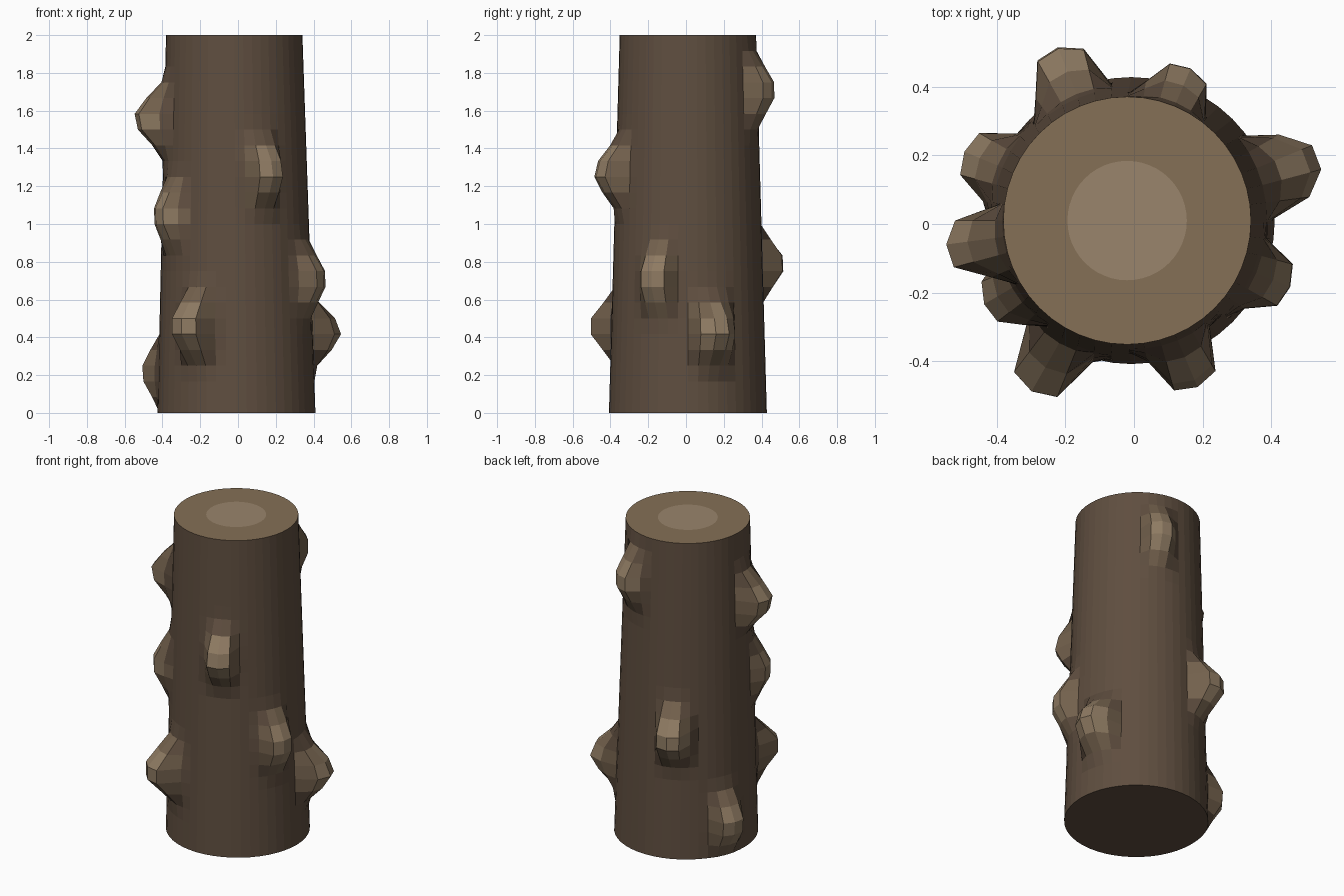
import bpy, bmesh
from math import sin, cos, pi, radians

if "Cube" in bpy.data.objects:
    bpy.data.objects.remove(bpy.data.objects["Cube"])

COLS, ROWS, H = 48, 24, 2.0
R_BOTTOM, R_TOP = 0.418, 0.361

# knots: angle (deg), height, bulge
KNOTS = [(18, 0.43, 0.172), (-23, 0.71, 0.115), (-68, 1.27, 0.145),
         (240, 0.46, 0.182), (212, 1.05, 0.105), (189, 1.56, 0.165),
         (158, 0.22, 0.118), (114, 0.79, 0.16), (69, 1.71, 0.118)]


def material(name, rgb):
    m = bpy.data.materials.new(name)
    m.diffuse_color = (*rgb, 1)
    m.use_nodes = True
    m.node_tree.nodes["Principled BSDF"].inputs["Base Color"].default_value = m.diffuse_color
    return m


def bulge(deg, z):
    """Return (radial offset, strength 0..1) of the knots at a trunk point."""
    best = (0.0, 0.0)
    for a, kz, amp in KNOTS:
        da = abs((deg - a + 180) % 360 - 180) / 15.7
        dz = abs(z - kz) / 0.25
        if da < 1 and dz < 1:
            f = (1 - da ** 3) * cos(pi / 2 * dz) ** 2
            best = max(best, (amp * f, f))
    return best


mats = [material("bark", (0.114, 0.076, 0.05)),
        material("knot_side", (0.17, 0.118, 0.073)),
        material("knot_tip", (0.27, 0.195, 0.122)),
        material("cut_wood", (0.235, 0.16, 0.092)),
        material("heartwood", (0.32, 0.235, 0.15))]

bm = bmesh.new()
rings, strength = [], {}

# trunk rings, pushed out at the knots
for j in range(ROWS + 1):
    t = j / ROWS
    z = t * H
    ring = []
    for i in range(COLS):
        deg = i * 360 / COLS
        push, f = bulge(deg, z)
        r = R_BOTTOM + (R_TOP - R_BOTTOM) * t + push
        a = radians(deg)
        v = bm.verts.new((-0.008 - 0.012 * t + r * cos(a), 0.01 + r * sin(a), z))
        strength[v] = f
        ring.append(v)
    rings.append(ring)

# bark faces, lighter toward the knot tips
for lo, hi in zip(rings, rings[1:]):
    for i in range(COLS):
        k = (i + 1) % COLS
        face = bm.faces.new((lo[i], lo[k], hi[k], hi[i]))
        f = sum(strength[v] for v in face.verts) / 4
        face.material_index = 2 if f > 0.55 else 1 if f > 0.2 else 0

# end caps, with a paler heartwood disc on top
bm.faces.new(rings[0][::-1])
inner = [bm.verts.new((-0.02 + 0.174 * cos(2 * pi * i / COLS),
                       0.01 + 0.174 * sin(2 * pi * i / COLS), H)) for i in range(COLS)]
for i in range(COLS):
    k = (i + 1) % COLS
    bm.faces.new((rings[-1][i], rings[-1][k], inner[k], inner[i])).material_index = 3
bm.faces.new(inner).material_index = 4

mesh = bpy.data.meshes.new("tree_trunk")
bm.to_mesh(mesh)
bm.free()
for m in mats:
    mesh.materials.append(m)
trunk = bpy.data.objects.new("tree_trunk", mesh)
bpy.context.collection.objects.link(trunk)
